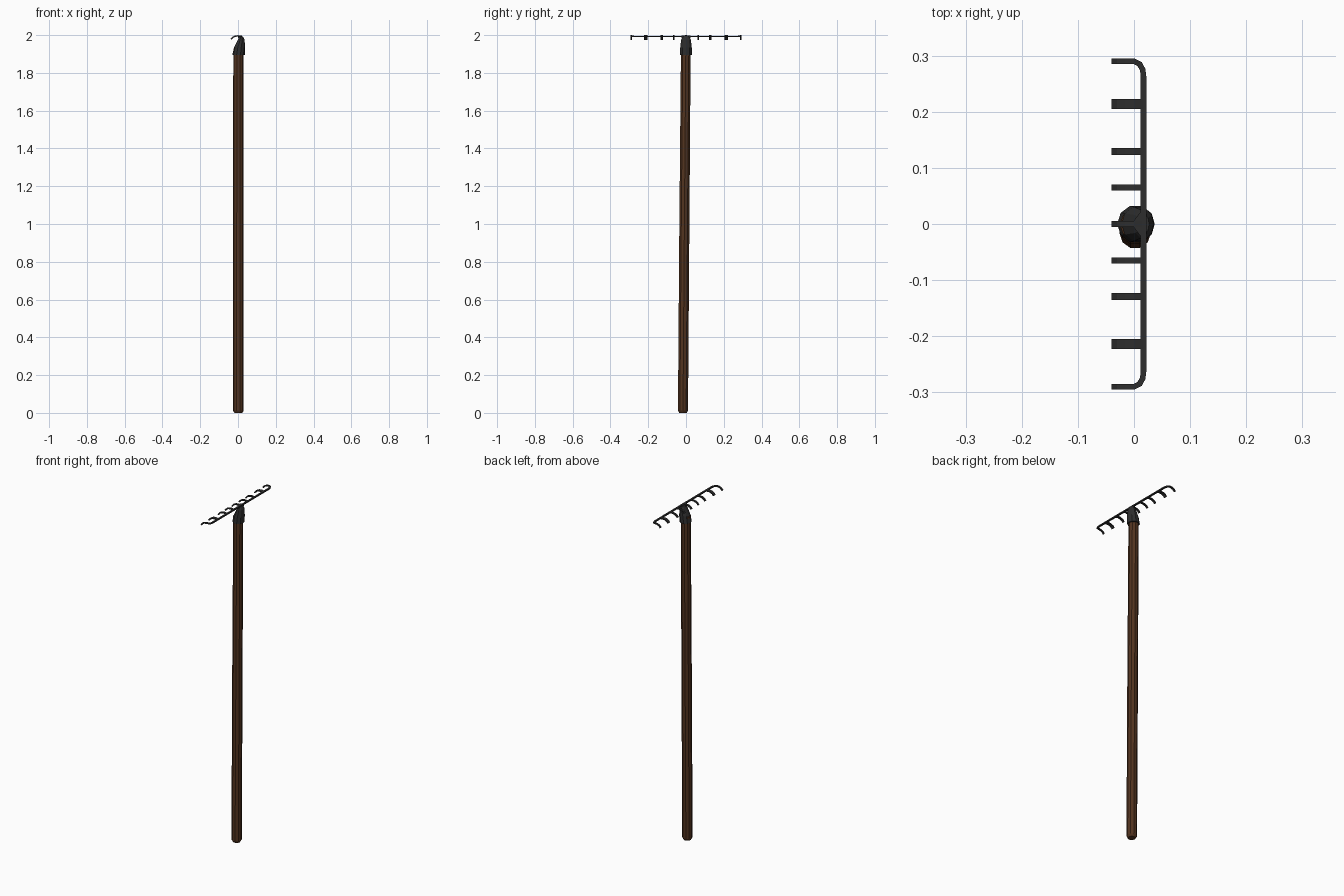
import bpy, bmesh, math
from mathutils import Vector

if "Cube" in bpy.data.objects:
    bpy.data.objects.remove(bpy.data.objects["Cube"])


def material(name, color):
    m = bpy.data.materials.new(name)
    m.diffuse_color = (*color, 1)
    m.use_nodes = True
    m.node_tree.nodes["Principled BSDF"].inputs["Base Color"].default_value = m.diffuse_color
    return m


wood = material("brown wood", (0.085, 0.034, 0.014))
iron = material("dark iron", (0.027, 0.027, 0.027))


def finish(bm, name, mat, smooth=False):
    bmesh.ops.recalc_face_normals(bm, faces=bm.faces)
    me = bpy.data.meshes.new(name)
    bm.to_mesh(me)
    bm.free()
    me.materials.append(mat)
    ob = bpy.data.objects.new(name, me)
    bpy.context.collection.objects.link(ob)
    return ob


def skin(name, rings, mat):
    """Join equal-length rings of points and cap both ends."""
    bm = bmesh.new()
    rows = [[bm.verts.new(p) for p in ring] for ring in rings]
    n = len(rows[0])
    for a, b in zip(rows, rows[1:]):
        for i in range(n):
            j = (i + 1) % n
            bm.faces.new((a[i], a[j], b[j], b[i]))
    bm.faces.new(rows[0])
    bm.faces.new(rows[-1])
    return finish(bm, name, mat)


def ellipse(cx, cy, z, rx, ry, n=10):
    return [(cx + rx * math.cos(math.tau * i / n),
             cy + ry * math.sin(math.tau * i / n), z) for i in range(n)]


def strip(name, path, width, thick):
    """Rectangular bar swept along a path, its width kept horizontal."""
    pts = [Vector(p) for p in path]
    rings = []
    for i, p in enumerate(pts):
        t = (pts[min(i + 1, len(pts) - 1)] - pts[max(i - 1, 0)]).normalized()
        side = t.cross(Vector((0, 0, 1))).normalized()
        up = side.cross(t)
        s, u = side * width / 2, up * thick / 2
        rings.append([p - s - u, p + s - u, p + s + u, p - s + u])
    return skin(name, rings, iron)


# Slightly leaning round handle with a chamfered foot
skin("handle", [ellipse(0.002, -0.016, 0.0, 0.021, 0.021),
                ellipse(0.002, -0.016, 0.012, 0.028, 0.028),
                ellipse(0.002, -0.009, 0.95, 0.028, 0.028),
                ellipse(0.002, -0.001, 1.93, 0.027, 0.027)], wood)

# Tapered socket leaning towards the head bar
skin("socket", [ellipse(0.003, 0, 1.895, 0.033, 0.034),
                ellipse(0.008, 0, 1.935, 0.029, 0.032),
                ellipse(0.017, 0, 1.975, 0.018, 0.027),
                ellipse(0.017, 0, 1.992, 0.010, 0.018)], iron)

# Gusset joining the socket, bar and middle tine
skin("gusset", [[(0.022, -0.024, z), (0.022, 0.024, z), (0.012, 0.022, z),
                 (-0.001, 0.005, z), (-0.001, -0.005, z), (0.012, -0.022, z)]
                for z in (1.985, 1.997)], iron)

# Downward curve of a tine in x and z
curve = [(0.016, 1.993), (0.0, 1.996), (-0.015, 1.994),
         (-0.028, 1.988), (-0.037, 1.977)]

# Head bar, bent round at both ends into the outer tines
half = [(0.017, 0.262, 1.993), (0.0155, 0.275, 1.993), (0.010, 0.285, 1.994),
        (0.0, 0.290, 1.996)] + [(x, 0.290, z) for x, z in curve[2:]]
mirrored = [(x, -y, z) for x, y, z in reversed(half)]
strip("head_bar", mirrored + half, 0.010, 0.007)

# Inner tines, wider towards the outside
tines = [(0, 0.011)] + [(s * y, w) for s in (1, -1)
                        for y, w in ((0.065, 0.010), (0.129, 0.012), (0.214, 0.018))]
for k, (y, w) in enumerate(tines):
    strip(f"tine_{k}", [(x, y, z) for x, z in curve], w, 0.007)
